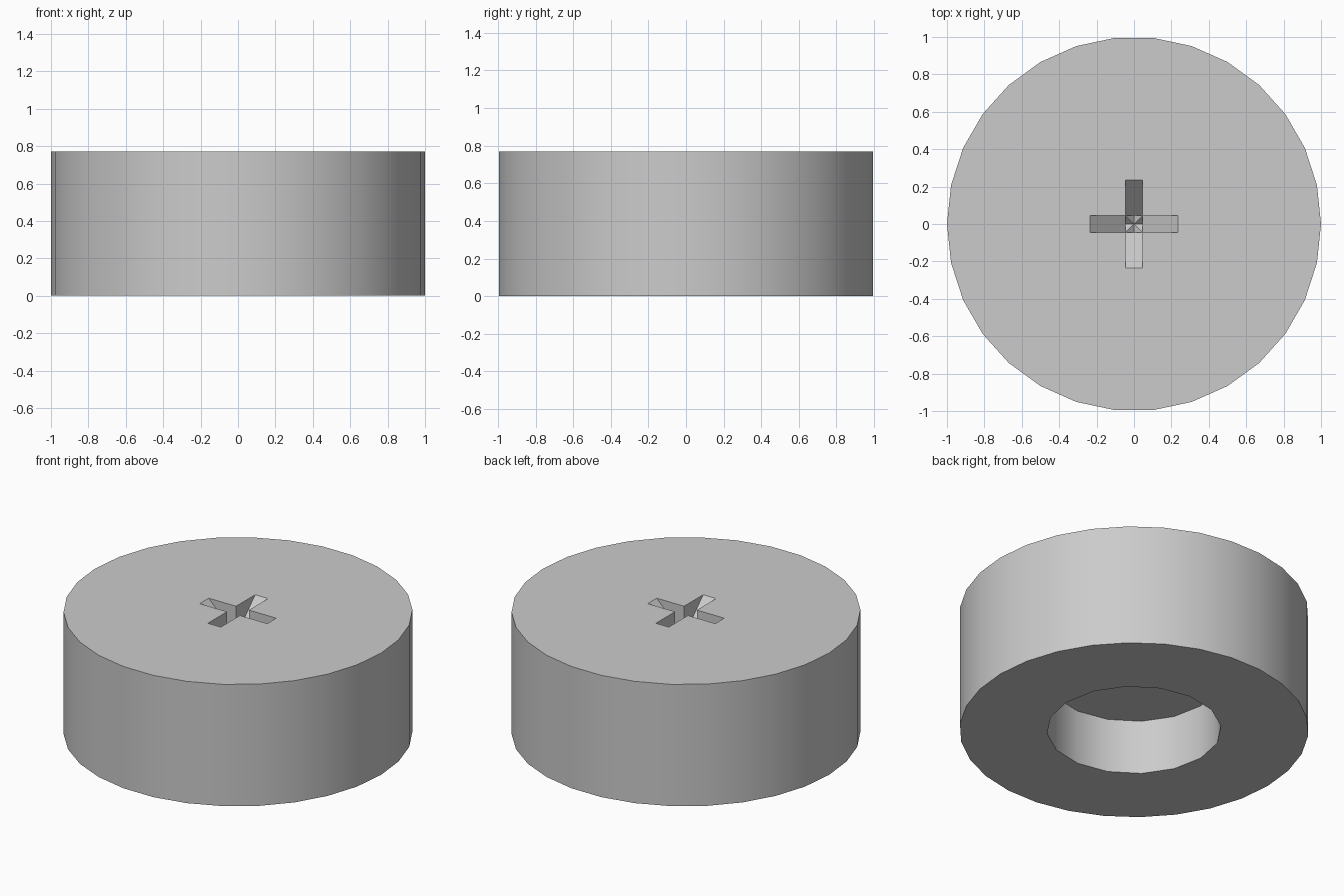
import bpy
import math

HEIGHT = 0.77
SLOT_REACH = 0.236   # half length of each slot at the top face
SLOT_WIDTH = 0.09

cube = bpy.data.objects.get("Cube")
if cube:
    bpy.data.objects.remove(cube, do_unlink=True)

grey = bpy.data.materials.new("plain grey")
grey.use_nodes = True
colour = (0.6, 0.6, 0.6, 1)
grey.diffuse_color = colour
grey.node_tree.nodes["Principled BSDF"].inputs["Base Color"].default_value = colour


def cylinder(name, sides, radius, z0, z1):
    # Rotated so that a corner lies on the x axis
    bpy.ops.mesh.primitive_cylinder_add(
        vertices=sides, radius=radius, depth=z1 - z0,
        location=(0, 0, (z0 + z1) / 2), rotation=(0, 0, math.pi / 2))
    obj = bpy.context.object
    obj.name = name
    obj.data.materials.append(grey)
    return obj


def slot_blade(name, turn):
    # Square plate standing on its corner: cuts a slot with a V-shaped floor
    side = SLOT_REACH * math.sqrt(2)
    bpy.ops.mesh.primitive_cube_add(size=1, location=(0, 0, HEIGHT),
                                    rotation=(0, math.pi / 4, turn))
    obj = bpy.context.object
    obj.name = name
    obj.scale = (side, SLOT_WIDTH, side)
    obj.data.materials.append(grey)
    return obj


# Solid round body
body = cylinder("round_cap", 30, 1, 0, HEIGHT)

# Blind hole underneath and cross recess on top
cutters = [
    cylinder("hole_cutter", 16, 0.5, -0.2, 0.345),
    slot_blade("slot_cutter_x", 0),
    slot_blade("slot_cutter_y", math.pi / 2),
]
bpy.context.view_layer.update()

for cutter in cutters:
    cutter.hide_render = True
    mod = body.modifiers.new("cut", 'BOOLEAN')
    mod.operation = 'DIFFERENCE'
    mod.solver = 'EXACT'
    mod.object = cutter

bpy.ops.object.select_all(action='DESELECT')
body.select_set(True)
bpy.context.view_layer.objects.active = body
for mod in list(body.modifiers):
    bpy.ops.object.modifier_apply(modifier=mod.name)
for cutter in cutters:
    bpy.data.objects.remove(cutter, do_unlink=True)

# Smooth round walls, crisp rims and slots
bpy.ops.object.shade_smooth_by_angle(angle=math.radians(30))
